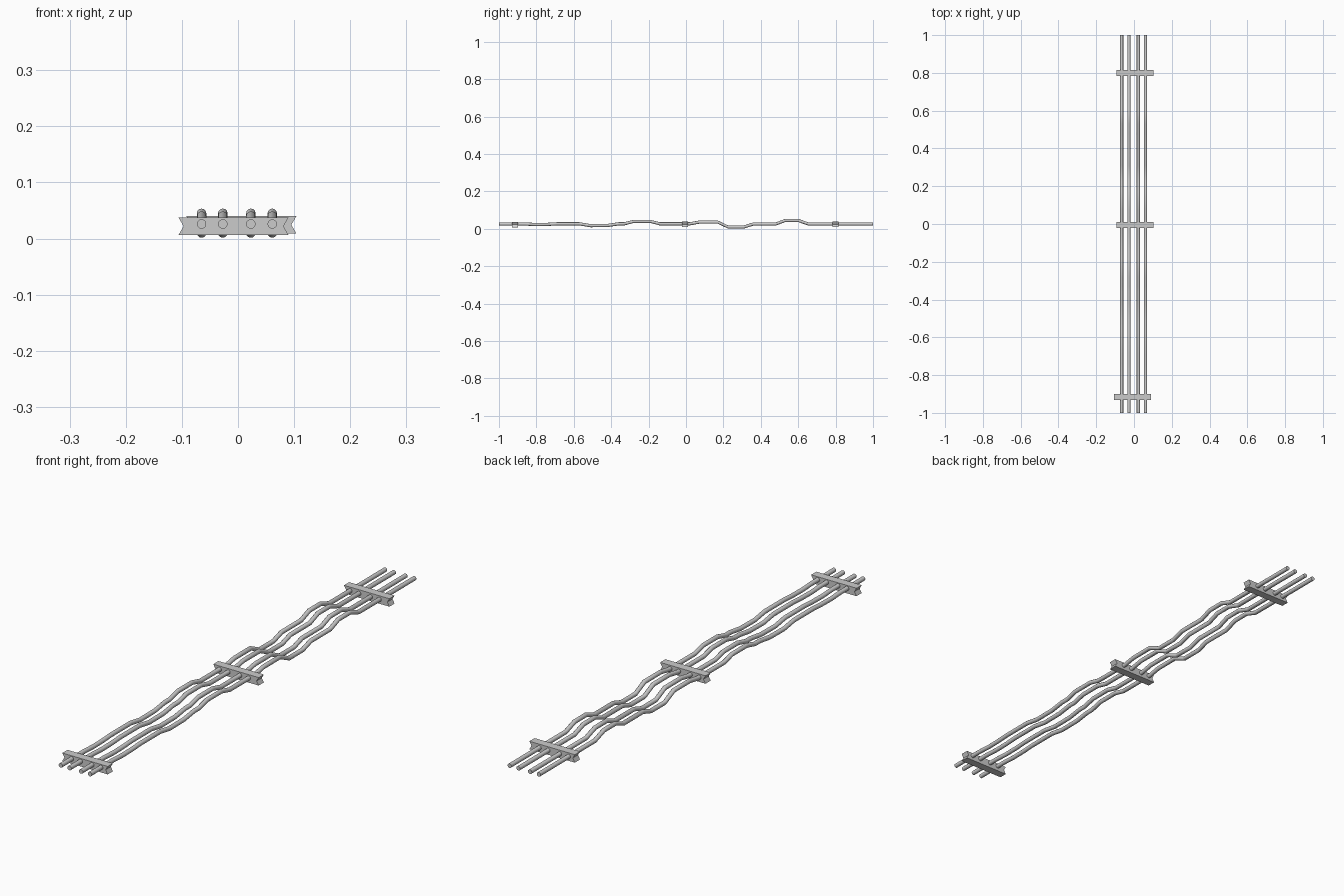
import bpy, bmesh, math

if "Cube" in bpy.data.objects:
    bpy.data.objects.remove(bpy.data.objects["Cube"])

# Shared bend profile of the pipes (y, z)
PATH = [(-1, .026), (-.86, .026), (-.80, .023), (-.74, .024), (-.69, .027), (-.57, .027),
        (-.51, .017), (-.42, .018), (-.36, .027), (-.33, .027), (-.28, .040), (-.19, .040),
        (-.14, .027), (.02, .027), (.07, .036), (.17, .036), (.225, .010), (.31, .010),
        (.36, .026), (.48, .026), (.53, .045), (.60, .045), (.655, .026), (1, .026)]
SIDES, R = 12, .0085


def finish(name, bm):
    bmesh.ops.recalc_face_normals(bm, faces=bm.faces)
    me = bpy.data.meshes.new(name)
    bm.to_mesh(me)
    bm.free()
    ob = bpy.data.objects.new(name, me)
    bpy.context.collection.objects.link(ob)
    return ob


def pipe(name, x):
    bm = bmesh.new()
    rings = []
    for y, z in PATH:
        rings.append([bm.verts.new((x + R * math.cos(a), y, z + R * math.sin(a)))
                      for a in (2 * math.pi * i / SIDES for i in range(SIDES))])
    for a, b in zip(rings, rings[1:]):
        for i in range(SIDES):
            j = (i + 1) % SIDES
            bm.faces.new((a[i], a[j], b[j], b[i])).smooth = True
    bm.faces.new(rings[0])
    bm.faces.new(rings[-1])
    return finish(name, bm)


def bar(name, x, y, z):
    # Clamp bar with V-notched ends
    w, h, d, n = .098, .0155, .016, .009
    prof = [(-w, -h), (w, -h), (w - n, 0), (w, h), (-w, h), (-w + n, 0)]
    bm = bmesh.new()
    f = bm.faces.new([bm.verts.new((x + px, y - d, z + pz)) for px, pz in prof])
    ext = bmesh.ops.extrude_face_region(bm, geom=[f])
    bmesh.ops.translate(bm, vec=(0, 2 * d, 0),
                        verts=[v for v in ext["geom"] if isinstance(v, bmesh.types.BMVert)])
    return finish(name, bm)


# Four parallel pipes
for i, x in enumerate((-.065, -.027, .023, .061)):
    pipe(f"pipe_{i + 1}", x)

# Three clamp bars
for i, (x, y, z) in enumerate(((-.008, -.915, .022), (.006, -.005, .0245), (.006, .80, .0245))):
    bar(f"clamp_bar_{i + 1}", x, y, z)
